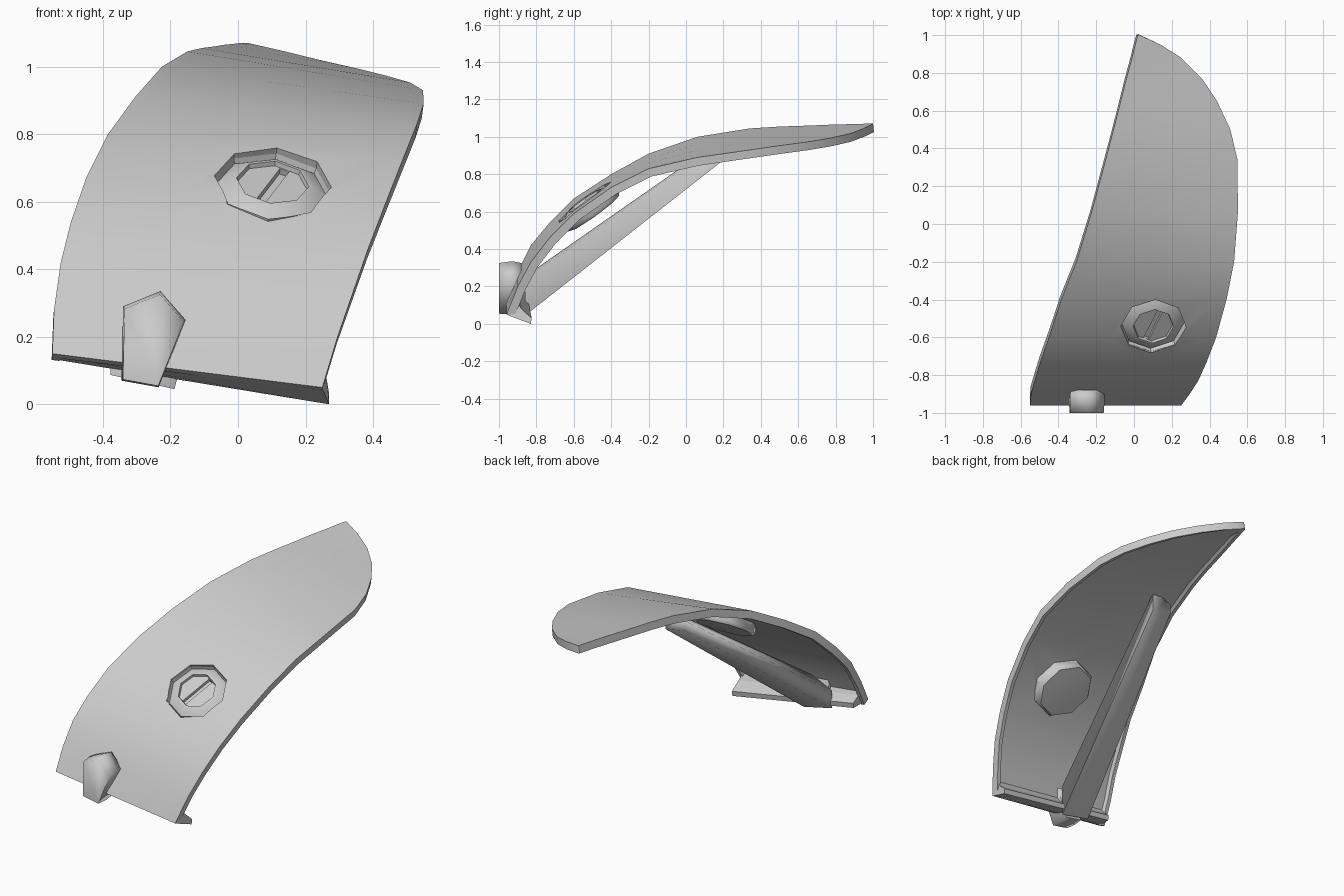
import bpy, bmesh, math
from mathutils import Vector, Matrix

cube = bpy.data.objects.get("Cube")
if cube:
    bpy.data.objects.remove(cube)

grey = bpy.data.materials.new("light_grey")
grey.use_nodes = True
COLOUR = (0.6, 0.6, 0.6, 1)
grey.diffuse_color = COLOUR
grey.node_tree.nodes["Principled BSDF"].inputs["Base Color"].default_value = COLOUR


def add_object(name, bm, matrix=None):
    bmesh.ops.recalc_face_normals(bm, faces=bm.faces)
    mesh = bpy.data.meshes.new(name)
    bm.to_mesh(mesh)
    bm.free()
    mesh.materials.append(grey)
    obj = bpy.data.objects.new(name, mesh)
    if matrix:
        obj.matrix_world = matrix
    bpy.context.collection.objects.link(obj)
    return obj


def activate(obj):
    bpy.ops.object.select_all(action='DESELECT')
    obj.select_set(True)
    bpy.context.view_layer.objects.active = obj


def smooth(obj, degrees=35):
    activate(obj)
    bpy.ops.object.shade_smooth_by_angle(angle=math.radians(degrees))


def cut(obj, cutter):
    mod = obj.modifiers.new("cut", 'BOOLEAN')
    mod.operation = 'DIFFERENCE'
    mod.solver = 'EXACT'
    mod.object = cutter
    activate(obj)
    bpy.ops.object.modifier_apply(modifier=mod.name)
    bpy.data.objects.remove(cutter)


def loft(name, sections):
    """Solid through matching rings of points, capped at both ends."""
    bm = bmesh.new()
    rings = [[bm.verts.new(p) for p in s] for s in sections]
    n = len(rings[0])
    for a, b in zip(rings, rings[1:]):
        for i in range(n):
            j = (i + 1) % n
            bm.faces.new((a[i], a[j], b[j], b[i]))
    bm.faces.new(rings[0])
    bm.faces.new(rings[-1])
    return add_object(name, bm)


def lathe(name, profile, sides, matrix):
    """Revolve a profile whose two ends lie on the axis."""
    bm = bmesh.new()
    verts = [bm.verts.new((r, 0, h)) for r, h in profile]
    edges = [bm.edges.new(e) for e in zip(verts, verts[1:])]
    bmesh.ops.spin(bm, geom=verts + edges, cent=(0, 0, 0), axis=(0, 0, 1),
                   angle=math.tau, steps=sides, use_duplicate=False)
    bmesh.ops.remove_doubles(bm, verts=bm.verts, dist=0.0005)
    return add_object(name, bm, matrix)


# Curved shell: y, right edge x and z, left edge x and z
ROWS = [
    (-0.96, -0.55, 0.15, 0.25, 0.05), (-0.9, -0.545, 0.28, 0.295, 0.2),
    (-0.83, -0.525, 0.42, 0.34, 0.33), (-0.73, -0.495, 0.54, 0.385, 0.46),
    (-0.6, -0.45, 0.67, 0.435, 0.59), (-0.4, -0.385, 0.8, 0.49, 0.73),
    (-0.2, -0.305, 0.91, 0.53, 0.83), (0.06, -0.225, 1.0, 0.55, 0.89),
    (0.34, -0.15, 1.045, 0.548, 0.93), (0.5, -0.108, 1.055, 0.51, 0.953),
    (0.65, -0.07, 1.06, 0.44, 0.973), (0.77, -0.04, 1.065, 0.36, 0.993),
    (0.88, -0.01, 1.068, 0.25, 1.018), (0.95, 0.007, 1.07, 0.14, 1.045),
    (1.0, 0.02, 1.07, 0.03, 1.07)]
bm = bmesh.new()
grid = []
for y, xa, za, xb, zb in ROWS:
    a, b = Vector((xa, y, za)), Vector((xb, y, zb))
    rim = min(0.022 / (xb - xa), 0.15)
    steps = (0, rim, rim * 1.5, 0.35, 0.65, 1 - rim * 1.5, 1 - rim, 1)
    grid.append([bm.verts.new(a.lerp(b, t)) for t in steps])
COLS = len(grid[0])
for low, high in zip(grid, grid[1:]):
    for i in range(COLS - 1):
        bm.faces.new((low[i], low[i + 1], high[i + 1], high[i]))
shell = add_object("curved_shell", bm)
if shell.data.polygons[COLS * 5].normal.z < 0:
    shell.data.flip_normals()

# Thicker rim along both long edges and at the tip, thinner panel between
weights = shell.vertex_groups.new(name="rim")
for v in shell.data.vertices:
    on_rim = v.index % COLS in (0, 1, COLS - 2, COLS - 1) or v.co.y > 0.94
    weights.add([v.index], 1.0 if on_rim else 0.6, 'REPLACE')
mod = shell.modifiers.new("thickness", 'SOLIDIFY')
mod.thickness = 0.045
mod.offset = -1
mod.vertex_group = weights.name
activate(shell)
bpy.ops.object.modifier_apply(modifier=mod.name)

# Local frame of the round fitting, tilted with the shell
normal = Vector((0.1, -0.58, 0.81)).normalized()
across = Vector((1, 0, -0.12))
across = (across - normal * across.dot(normal)).normalized()
up = normal.cross(across)
frame = Matrix((across, up, normal)).transposed().to_4x4()
frame.translation = (0.103, -0.542, 0.658)

# Octagonal opening through the shell
hole = lathe("hole_cutter", [(0, 0.1), (0.174, 0.1), (0.174, -0.15), (0, -0.15)], 8, frame)
hole.hide_render = True
cut(shell, hole)
smooth(shell)

# Housing with a sloping collar around a sunken slotted disc
housing = lathe("round_fitting", [
    (0, -0.014), (0.104, -0.014), (0.108, 0), (0.118, 0), (0.168, -0.035),
    (0.178, -0.008), (0.178, -0.068), (0.165, -0.085), (0, -0.095)], 8, frame)
bm = bmesh.new()
bmesh.ops.create_cube(bm, size=1)
slot = add_object("slot_cutter", bm, frame @ Matrix.Rotation(math.radians(71), 4, 'Z')
                  @ Matrix.Translation((0, 0, -0.01)) @ Matrix.Diagonal((0.19, 0.03, 0.05, 1)))
slot.hide_render = True
cut(housing, slot)
smooth(housing, 40)

# Ledge turned inward along the front edge, shallower toward the right
ledge = []
for corner, inward in ((Vector((-0.545, -0.945, 0.145)), Vector((0.02, 0.09, -0.015))),
                       (Vector((0.25, -0.95, 0.045)), Vector((0.02, 0.12, -0.045)))):
    ledge.append([corner, corner + inward, corner + inward + Vector((0, 0.005, 0.03)),
                  corner + inward * 0.6 + Vector((0, 0, 0.06)),
                  corner + Vector((0, 0.045, 0.075))])
loft("front_ledge", ledge)

# Tapered five-sided strut under the shell, lower on its outer side
OUTLINE = [(-0.5, -0.3), (0.5, -0.5), (0.5, 0.4), (0.2, 0.5), (-0.5, 0.2)]
strut = loft("support_strut", [
    [(cx + w * u, y, cz + h * v) for u, v in OUTLINE]
    for cx, y, cz, w, h in ((-0.283, -0.86, 0.15, 0.19, 0.21),
                            (-0.055, 0.18, 0.92, 0.13, 0.12))])
smooth(strut, 80)

# Five-sided clip over the front edge
CLIP = [(-0.345, 0.07), (-0.235, 0.05), (-0.155, 0.25), (-0.23, 0.335), (-0.34, 0.29)]
clip = loft("front_clip", [
    [(-0.26 + (x + 0.26) * s, y, 0.14 + (z - 0.14) * s) for x, z in CLIP]
    for y, s in ((-1.0, 0.95), (-0.93, 1.0), (-0.88, 0.95))])
smooth(clip, 85)
